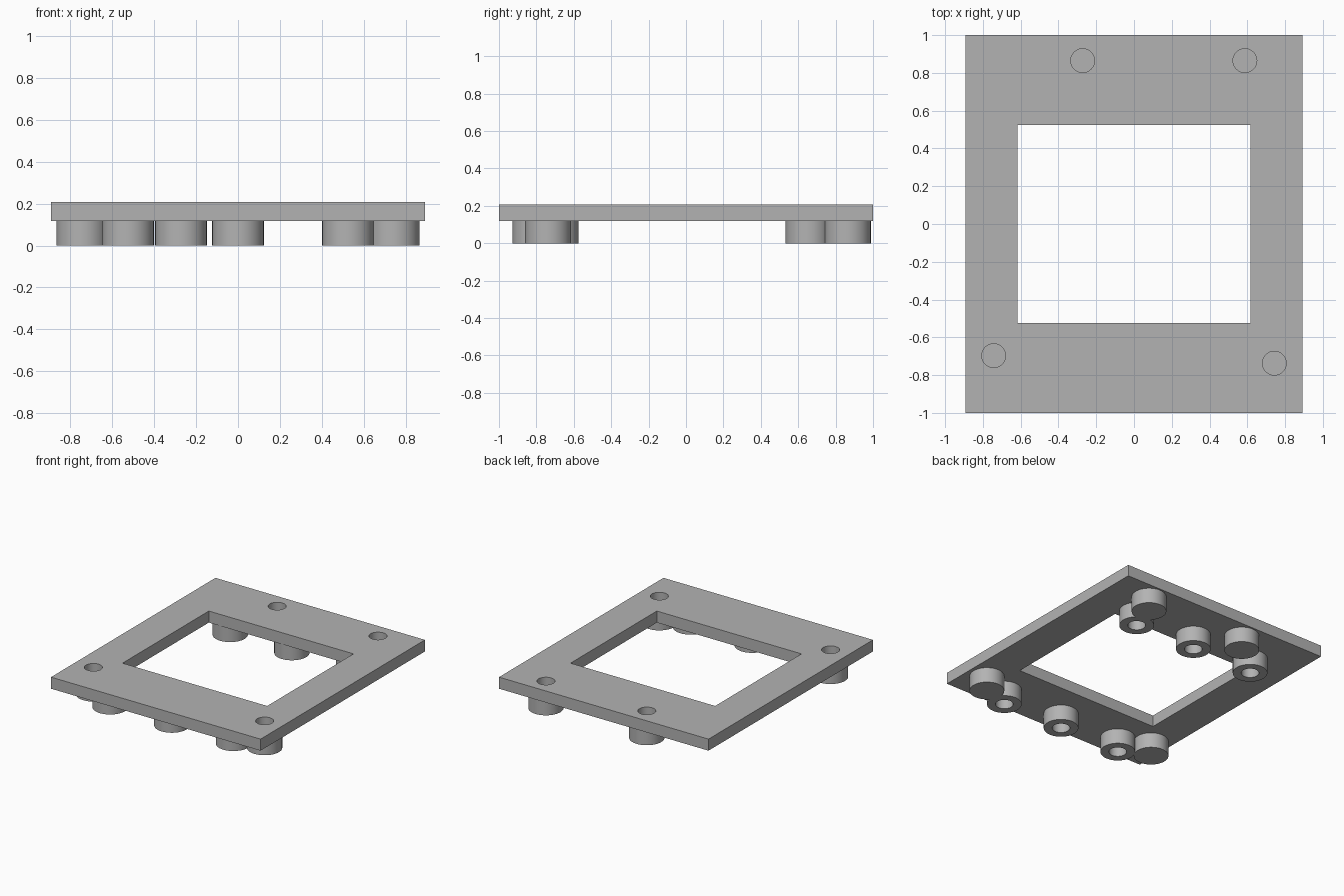
import bpy
import math

cube = bpy.data.objects.get("Cube")
if cube:
    bpy.data.objects.remove(cube, do_unlink=True)

PLATE_BOTTOM, PLATE_TOP = 0.118, 0.207
BOSS_RADIUS, BORE_RADIUS = 0.123, 0.063
BLIND_FLOOR = 0.06
SIDES = 64

grey = bpy.data.materials.new("mid_grey")
grey.use_nodes = True
colour = (0.45, 0.45, 0.45, 1)
grey.diffuse_color = colour
grey.node_tree.nodes["Principled BSDF"].inputs["Base Color"].default_value = colour


def box(name, width, depth, z0, z1):
    bpy.ops.mesh.primitive_cube_add(size=1, location=(0, 0, (z0 + z1) / 2))
    obj = bpy.context.object
    obj.name = name
    obj.scale = (width, depth, z1 - z0)
    bpy.ops.object.transform_apply(location=False, rotation=False, scale=True)
    obj.data.materials.append(grey)
    return obj


def cylinder(name, spot, radius, z0, z1):
    bpy.ops.mesh.primitive_cylinder_add(
        vertices=SIDES, radius=radius, depth=z1 - z0,
        location=(spot[0], spot[1], (z0 + z1) / 2))
    obj = bpy.context.object
    obj.name = name
    obj.data.materials.append(grey)
    return obj


def cut(target, cutter):
    """Subtract the cutter from the target, then discard the cutter."""
    mod = target.modifiers.new("cut", "BOOLEAN")
    mod.operation = "DIFFERENCE"
    mod.solver = "EXACT"
    mod.object = cutter
    bpy.context.view_layer.objects.active = target
    bpy.ops.object.modifier_apply(modifier=mod.name)
    bpy.data.objects.remove(cutter, do_unlink=True)


def smooth(obj):
    bpy.ops.object.select_all(action="DESELECT")
    obj.select_set(True)
    bpy.context.view_layer.objects.active = obj
    bpy.ops.object.shade_smooth_by_angle(angle=math.radians(30))


# Rectangular frame plate with its window
plate = box("frame_plate", 1.784, 2.0, PLATE_BOTTOM, PLATE_TOP)
cut(plate, box("window_cutter", 1.232, 1.05, 0, 0.4))

# Bosses closed below, bored from the top through the plate
blind_spots = [(-0.272, 0.865), (0.587, 0.865), (-0.743, -0.697), (0.743, -0.737)]
for i, spot in enumerate(blind_spots, 1):
    cut(plate, cylinder("bore_cutter", spot, BORE_RADIUS, 0.05, 0.4))
    boss = cylinder(f"blind_boss_{i}", spot, BOSS_RADIUS, 0, PLATE_BOTTOM)
    cut(boss, cylinder("bore_cutter", spot, BORE_RADIUS, BLIND_FLOOR, 0.4))
    smooth(boss)
smooth(plate)

# Two rows of bosses open below, capped by the plate
for row, y in (("back", 0.655), ("front", -0.805)):
    for side, x in (("right", -0.525), ("middle", 0), ("left", 0.525)):
        boss = cylinder(f"{row}_{side}_socket", (x, y), BOSS_RADIUS, 0, PLATE_BOTTOM)
        cut(boss, cylinder("bore_cutter", (x, y), BORE_RADIUS, -0.1, 0.4))
        smooth(boss)
